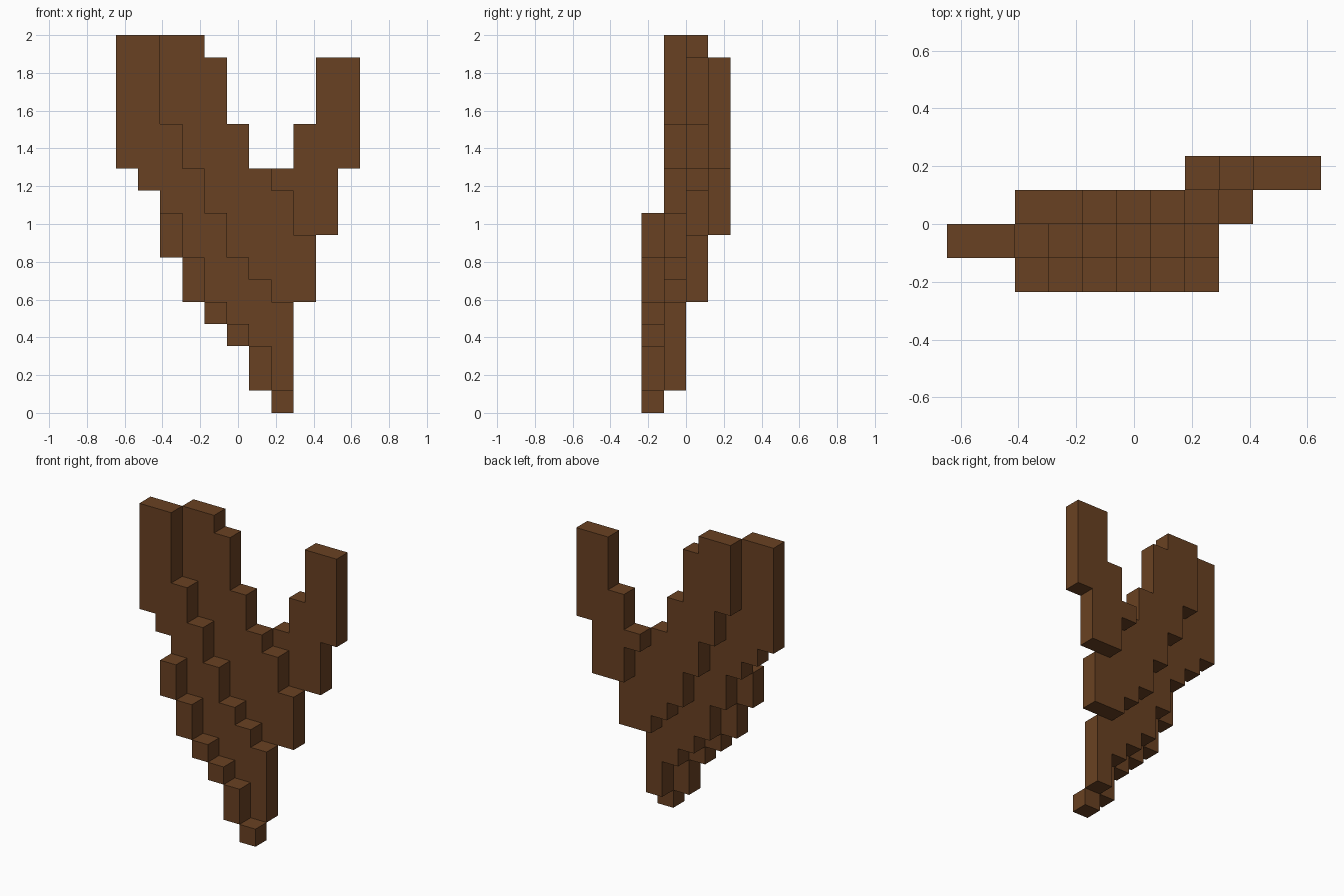
import bpy, bmesh

if "Cube" in bpy.data.objects:
    bpy.data.objects.remove(bpy.data.objects["Cube"], do_unlink=True)

U = 2 / 17               # block size
X0, Y0 = -5.5, -2        # grid corner, in blocks

brown = bpy.data.materials.new("dark_brown")
brown.use_nodes = True
color = (0.141, 0.053, 0.016, 1)
brown.diffuse_color = color
brown.node_tree.nodes["Principled BSDF"].inputs["Base Color"].default_value = color

# Each side of a unit block: neighbour step, then its corners
SIDES = [
    ((1, 0, 0), [(1, 0, 0), (1, 1, 0), (1, 1, 1), (1, 0, 1)]),
    ((-1, 0, 0), [(0, 0, 0), (0, 0, 1), (0, 1, 1), (0, 1, 0)]),
    ((0, 1, 0), [(0, 1, 0), (0, 1, 1), (1, 1, 1), (1, 1, 0)]),
    ((0, -1, 0), [(0, 0, 0), (1, 0, 0), (1, 0, 1), (0, 0, 1)]),
    ((0, 0, 1), [(0, 0, 1), (1, 0, 1), (1, 1, 1), (0, 1, 1)]),
    ((0, 0, -1), [(0, 0, 0), (0, 1, 0), (1, 1, 0), (1, 0, 0)]),
]


def stepped_slab(name, row, first_col, spans):
    """One-block-thick slab made of columns, each with a (bottom, top) span."""
    cells = {(first_col + i, row, z)
             for i, (lo, hi) in enumerate(spans) for z in range(lo, hi)}
    bm = bmesh.new()
    for x, y, z in sorted(cells):
        for (dx, dy, dz), corners in SIDES:
            if (x + dx, y + dy, z + dz) not in cells:
                bm.faces.new([bm.verts.new(((x + a + X0) * U, (y + b + Y0) * U, (z + c) * U))
                              for a, b, c in corners])
    bmesh.ops.remove_doubles(bm, verts=bm.verts, dist=0.001)
    # Merge the block faces into large flat ones
    bmesh.ops.dissolve_limit(bm, angle_limit=0.01, verts=bm.verts, edges=bm.edges)
    mesh = bpy.data.meshes.new(name)
    bm.to_mesh(mesh)
    bm.free()
    mesh.materials.append(brown)
    obj = bpy.data.objects.new(name, mesh)
    bpy.context.collection.objects.link(obj)


# Lower stepped edge with the base tip
stepped_slab("front_edge", 0, 2, [(7, 9), (5, 7), (4, 5), (3, 4), (1, 3), (0, 1)])
# Right prong and lower blade
stepped_slab("right_prong", 1, 0, [(11, 17), (10, 17), (9, 13), (7, 11),
                                   (5, 9), (4, 7), (3, 6), (1, 5)])
# Middle prong and upper blade
stepped_slab("middle_prong", 2, 2, [(13, 17), (11, 17), (9, 16), (7, 13),
                                    (6, 11), (5, 10), (5, 8)])
# Left prong at the back
stepped_slab("left_prong", 3, 7, [(10, 11), (8, 13), (8, 16), (11, 16)])
